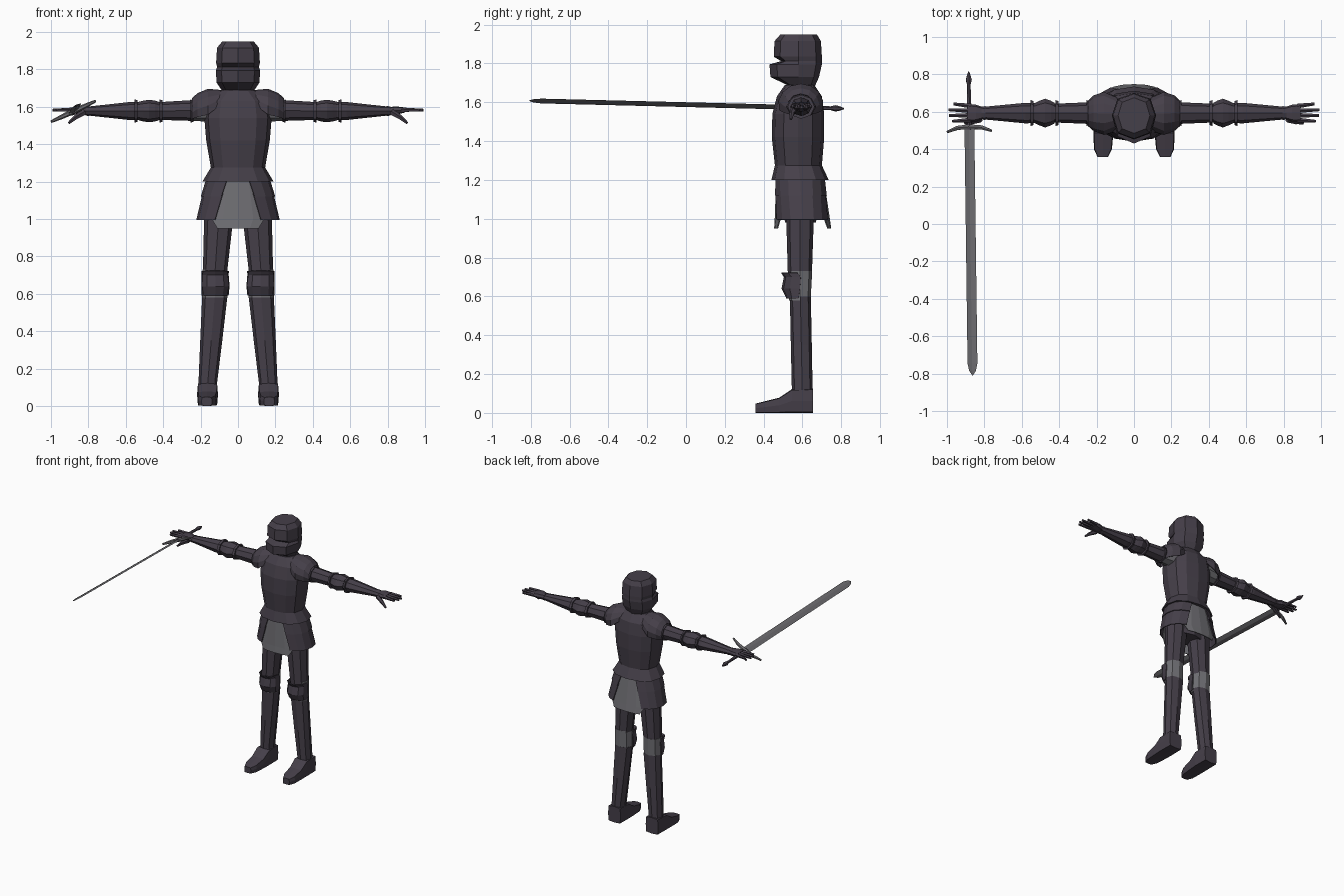
import bpy, bmesh, math
from mathutils import Vector, Matrix


def colour(name, rgb):
    m = bpy.data.materials.new(name)
    m.diffuse_color = (*rgb, 1)
    return m


PLATE = colour("dark plate", (0.060, 0.050, 0.067))
MAIL = colour("grey mail", (0.165, 0.163, 0.178))
STEEL = colour("blade steel", (0.150, 0.147, 0.158))


def finish(name, bm, mat, mirror=False, thick=0):
    bmesh.ops.recalc_face_normals(bm, faces=bm.faces)
    me = bpy.data.meshes.new(name)
    bm.to_mesh(me)
    bm.free()
    me.materials.append(mat)
    ob = bpy.data.objects.new(name, me)
    bpy.context.collection.objects.link(ob)
    if thick:
        s = ob.modifiers.new("Thickness", 'SOLIDIFY')
        s.thickness, s.offset = thick, 0
    if mirror:
        m = ob.modifiers.new("Mirror", 'MIRROR')
        m.use_mirror_merge = False
    return ob


def loft(name, rings, mat, axis='z', n=8, p=1.0, mid=None, arc=None, mirror=False):
    """Skin rings (t, centre_u, radius_u, low_v, high_v) along an axis.
    arc = (centre angle, [half width per ring]) makes an open curved plate."""
    bm = bmesh.new()
    rows = []
    for i, (t, c, r, lo, hi) in enumerate(rings):
        m = (lo + hi) / 2 if mid is None else mid
        row = []
        for k in range(n + 1 if arc else n):
            if arc:
                a = math.radians(arc[0] + arc[1][i] * (2 * k / n - 1))
            else:
                a = 2 * math.pi * k / n
            cu, sv = (math.copysign(abs(f) ** p, f) if abs(f) > 1e-6 else 0
                      for f in (math.cos(a), math.sin(a)))
            u = c + r * cu
            v = m + sv * ((hi - m) if sv > 0 else (m - lo))
            co = {'z': (u, v, t), 'x': (t, v, u), 'y': (u, t, v)}[axis]
            row.append(bm.verts.new(co))
        rows.append(row)
    for a, b in zip(rows, rows[1:]):
        for k in range(n):
            j = k + 1 if arc else (k + 1) % n
            bm.faces.new((a[k], a[j], b[j], b[k]))
    if not arc:
        bm.faces.new(rows[0])
        bm.faces.new(rows[-1])
    return finish(name, bm, mat, mirror, 0.006 if arc else 0)


def bar(name, p, q, r1, r2, mat, n=6, mirror=False):
    """Tapered bar between two points."""
    p, q = Vector(p), Vector(q)
    d = q - p
    bm = bmesh.new()
    bmesh.ops.create_cone(bm, cap_ends=True, segments=n, radius1=r1, radius2=r2, depth=d.length,
                          matrix=Matrix.Translation((p + q) / 2) @ d.to_track_quat('Z', 'Y').to_matrix().to_4x4())
    return finish(name, bm, mat, mirror)


# Helmet with an eye notch, and neck
loft("helmet", [(1.685, 0, .085, .53, .665), (1.73, 0, .115, .435, .685), (1.795, 0, .118, .43, .70),
                (1.812, 0, .112, .49, .70), (1.835, 0, .117, .452, .70), (1.915, 0, .112, .456, .695),
                (1.948, 0, .085, .485, .675)], PLATE, n=8, p=.85, mid=.58)
loft("neck", [(1.60, 0, .075, .52, .665), (1.72, 0, .062, .53, .65)], MAIL)

# Breastplate flaring over the hips
loft("breastplate", [(1.20, 0, .19, .44, .735), (1.275, 0, .145, .458, .70), (1.42, 0, .17, .442, .712),
                     (1.54, 0, .18, .445, .712), (1.63, 0, .165, .468, .70), (1.69, 0, .09, .51, .66)],
     PLATE, n=12, p=.85)

# Skirt: side plates in two tiers, mail in the front and back gaps
loft("skirt_upper_plate", [(1.22, 0, .165, .46, .715), (1.12, 0, .196, .452, .732)], PLATE,
     n=6, p=.85, arc=(0, [74, 67]), mirror=True)
loft("skirt_lower_plate", [(1.135, 0, .187, .455, .725), (.995, 0, .22, .452, .745)], PLATE,
     n=6, p=.85, arc=(0, [68, 60]), mirror=True)
for side, ang in (("front", -90), ("back", 90)):
    loft(side + "_mail", [(1.22, 0, .158, .468, .705), (1.0, 0, .21, .460, .738), (.95, 0, .21, .457, .745)],
         MAIL, n=4, p=.85, arc=(ang, [34, 38, 28]))
loft("hips", [(.98, 0, .13, .51, .67), (1.21, 0, .14, .48, .69)], PLATE)

# Legs
loft("thigh", [(.70, .124, .064, .525, .648), (1.05, .10, .08, .515, .66)], PLATE, p=.85, mirror=True)
loft("knee_mail", [(.58, .124, .067, .53, .642), (.73, .124, .066, .525, .65)], MAIL, p=.85, mirror=True)
loft("knee_plate", [(.59, .122, .069, .52, .64), (.64, .12, .073, .495, .645), (.70, .122, .07, .507, .645),
                    (.722, .122, .070, .493, .645)], PLATE, n=6, p=.85, arc=(-90, [90, 100, 100, 92]), mirror=True)
loft("greave", [(.06, .162, .050, .545, .653), (.13, .161, .050, .545, .652), (.35, .143, .059, .54, .648),
                (.60, .123, .068, .535, .643)], PLATE, p=.85, mirror=True)
loft("foot", [(.655, .163, .054, 0, .125), (.545, .163, .056, 0, .122), (.48, .164, .053, 0, .078),
              (.40, .166, .048, 0, .058), (.358, .167, .028, 0, .048)], PLATE, axis='y', p=.25, mirror=True)

# Shoulders
loft("armpit_mail", [(.13, 1.58, .06, .525, .66), (.25, 1.578, .054, .54, .645)], MAIL, axis='x', mirror=True)
loft("shoulder_plate", [(.075, 1.60, .085, .50, .68), (.16, 1.59, .103, .478, .705), (.215, 1.585, .085, .50, .685),
                        (.245, 1.58, .062, .525, .658)], PLATE, axis='x', n=8,
     arc=(0, [75, 108, 118, 135]), mirror=True)


# Arms with raised rims around the joints
def arm_part(name, *rings):
    loft(name, [(x, z, r, .593 - w, .593 + w) for x, z, r, w in rings], PLATE, axis='x', mirror=True)


arm_part("upper_arm", (.235, 1.58, .056, .058), (.43, 1.577, .047, .05))
arm_part("elbow_guard", (.425, 1.577, .050, .055), (.445, 1.577, .056, .066), (.475, 1.577, .060, .077),
         (.505, 1.577, .056, .066), (.528, 1.577, .050, .055))
arm_part("forearm", (.51, 1.577, .048, .052), (.58, 1.577, .048, .055), (.80, 1.577, .024, .034))
arm_part("wrist_cuff", (.795, 1.577, .027, .037), (.815, 1.577, .024, .034))
for i, x in enumerate((.247, .412, .545)):
    arm_part("arm_rim_%d" % (i + 1), (x - .008, 1.577, .058, .064), (x + .008, 1.577, .062, .070))

# Open hands
loft("palm", [(.80, 1.577, .020, .565, .622), (.845, 1.58, .022, .548, .638), (.89, 1.582, .014, .545, .642)],
     PLATE, axis='x', p=.7, mirror=True)
for i, (y0, y1, x) in enumerate(((.556, .549, .972), (.581, .580, .99), (.606, .611, .992), (.631, .642, .965))):
    bar("finger_%d" % (i + 1), (.875, y0, 1.583), (x, y1, 1.581), .013, .008, PLATE, 5, True)
bar("thumb_base", (.82, .56, 1.572), (.87, .545, 1.542), .018, .013, PLATE, 5, True)
bar("thumb_tip", (.868, .546, 1.543), (.905, .54, 1.512), .013, .007, PLATE, 5, True)

# Sword, built around its guard and then placed in the hand
sword = [
    loft("sword_blade", [(.01, 0, .029, -.006, .006), (-1.26, 0, .029, -.005, .005),
                         (-1.30, 0, .020, -.004, .004), (-1.325, 0, .002, -.001, .001)], STEEL, axis='y', n=4),
    loft("sword_grip", [(-.01, 0, .014, -.012, .012), (.12, 0, .013, -.012, .012), (.235, 0, .010, -.010, .010)],
         PLATE, axis='y', n=6),
    loft("sword_pommel", [(.23, 0, .010, -.010, .010), (.255, 0, .018, -.016, .016), (.275, 0, .012, -.012, .012),
                          (.30, 0, .003, -.003, .003)], PLATE, axis='y', n=6),
    bar("guard_inner", (-.002, .005, 0), (.075, 0, 0), .015, .012, STEEL, 6, True),
    bar("guard_outer", (.072, 0, 0), (.131, -.02, 0), .012, .007, STEEL, 6, True),
]
place = (Matrix.Translation((-.88, .515, 1.575)) @ Matrix.Rotation(.013, 4, 'Z')
         @ Matrix.Rotation(-.025, 4, 'X') @ Matrix.Rotation(math.radians(-25), 4, 'Y'))
for ob in sword:
    ob.matrix_world = place
